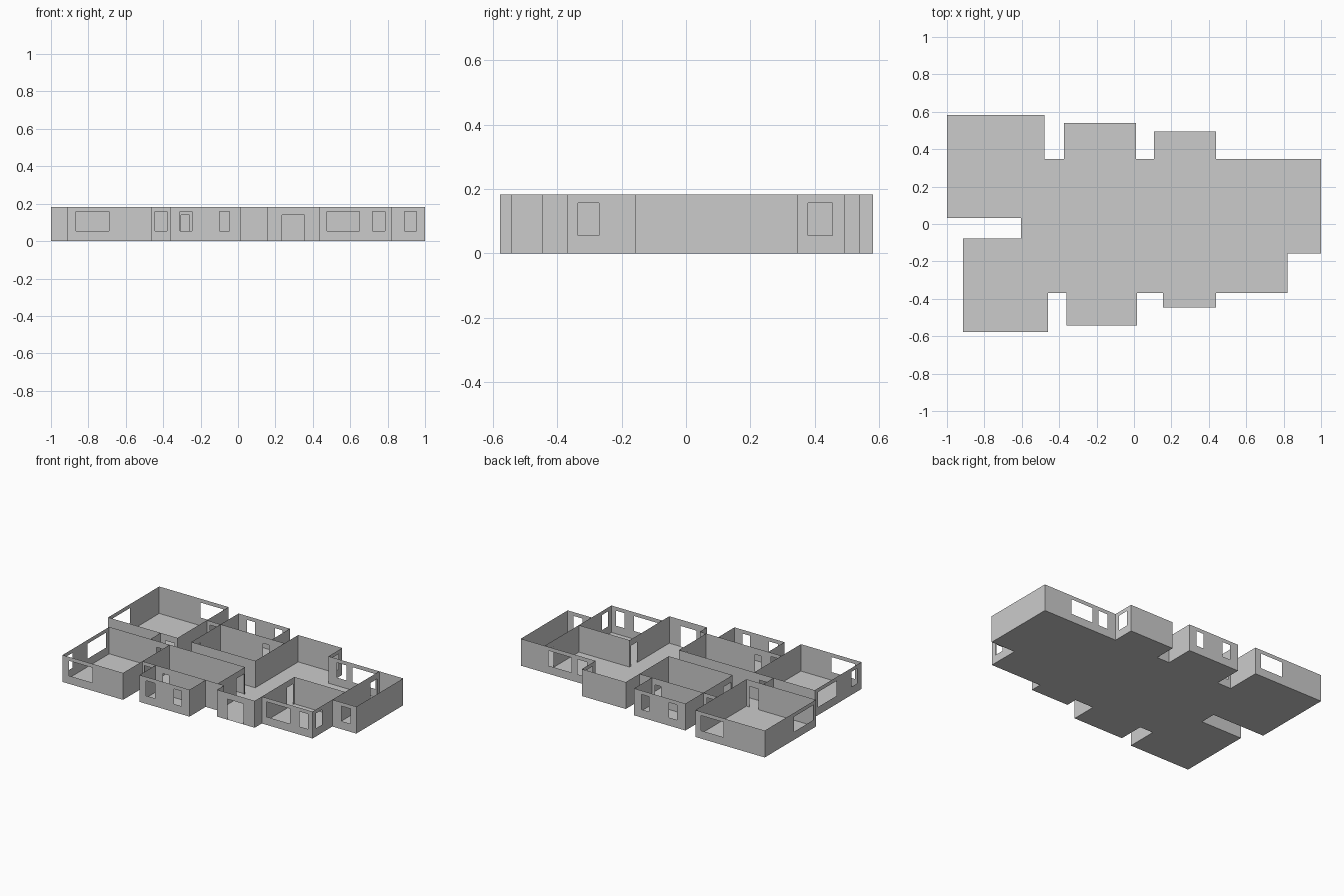
import bpy

if "Cube" in bpy.data.objects:
    bpy.data.objects.remove(bpy.data.objects["Cube"])

H = 0.183                # wall height
WIN = (0.055, 0.157)     # window sill and head
DOOR = (0.0, 0.14)       # door bottom and head


def make_object(name, quads):
    """Build a mesh from quads, sharing vertices at equal positions."""
    index, faces = {}, []
    for q in quads:
        faces.append([index.setdefault(tuple(round(c, 4) for c in p), len(index)) for p in q])
    mesh = bpy.data.meshes.new(name)
    mesh.from_pydata(list(index), [], faces)
    mesh.update()
    ob = bpy.data.objects.new(name, mesh)
    bpy.context.collection.objects.link(ob)
    return ob


def wall(name, axis, at, start, end, windows=(), doors=()):
    """Thin upright wall along an axis, with openings given as (from, to)."""
    holes = sorted([(a, b, WIN) for a, b in windows] + [(a, b, DOOR) for a, b in doors])
    panels, cur = [], start
    for a, b, (lo, hi) in holes:
        panels += [(cur, a, 0, H), (a, b, hi, H)]
        if lo > 0:
            panels.append((a, b, 0, lo))
        cur = b
    panels.append((cur, end, 0, H))
    place = (lambda u, z: (u, at, z)) if axis == 'x' else (lambda u, z: (at, u, z))
    make_object(name, [[place(a, lo), place(b, lo), place(b, hi), place(a, hi)]
                       for a, b, lo, hi in panels])


# Floor: one rectangle per room (x0, x1, y0, y1)
rooms = [
    (-1.0, -0.478, 0.033, 0.582), (-0.915, -0.46, -0.578, -0.077),
    (-0.605, 0.107, -0.077, 0.033), (-0.478, 0.107, 0.033, 0.347),
    (-0.374, 0.012, 0.347, 0.54), (-0.46, 0.107, -0.37, -0.077),
    (-0.36, 0.016, -0.544, -0.37), (0.107, 0.438, -0.37, 0.347),
    (0.107, 0.438, 0.347, 0.494), (0.155, 0.438, -0.446, -0.37),
    (0.438, 0.82, -0.37, 0.347), (0.82, 1.0, -0.157, 0.347),
]
make_object("floor", [[(a, c, 0), (b, c, 0), (b, d, 0), (a, d, 0)] for a, b, c, d in rooms])

# Back left bedroom
wall("back_bedroom_north", 'x', 0.582, -1.0, -0.478, [(-0.69, -0.52)])
wall("back_bedroom_west", 'y', -1.0, 0.033, 0.582, [(0.06, 0.27)])
wall("back_bedroom_east", 'y', -0.478, 0.033, 0.582)
wall("back_bedroom_south", 'x', 0.033, -1.0, -0.478, doors=[(-0.57, -0.5)])

# Front left bedroom
wall("front_bedroom_south", 'x', -0.578, -0.915, -0.46, [(-0.865, -0.69)])
wall("front_bedroom_west", 'y', -0.915, -0.578, -0.077, [(-0.53, -0.47), (-0.31, -0.11)])
wall("front_bedroom_east", 'y', -0.46, -0.578, -0.077)
wall("front_bedroom_north", 'x', -0.077, -0.915, -0.46, doors=[(-0.56, -0.5)])

# Corridor end
wall("corridor_end", 'y', -0.605, -0.077, 0.033)

# Back middle room and its bay
wall("back_room_north", 'x', 0.347, -0.478, 0.107, [(-0.455, -0.4)], [(-0.055, -0.008)])
wall("back_room_west", 'y', -0.374, 0.033, 0.347, doors=[(0.05, 0.13)])
wall("back_room_south", 'x', 0.033, -0.374, 0.107)
wall("back_room_east", 'y', 0.107, 0.033, 0.494)
wall("back_bay_north", 'x', 0.54, -0.374, 0.012, [(-0.31, -0.25), (-0.1, -0.045)])
wall("back_bay_west", 'y', -0.374, 0.347, 0.54)
wall("back_bay_east", 'y', 0.012, 0.347, 0.54)

# Front middle room and its bay
wall("front_room_south", 'x', -0.37, -0.46, 0.155, [(-0.445, -0.38)], [(-0.305, -0.26)])
wall("front_room_north", 'x', -0.077, -0.46, 0.107)
wall("front_room_east", 'y', 0.107, -0.37, -0.077, doors=[(-0.17, -0.09)])
wall("front_bay_south", 'x', -0.544, -0.36, 0.016, [(-0.31, -0.245), (-0.1, -0.045)])
wall("front_bay_west", 'y', -0.36, -0.544, -0.37)
wall("front_bay_east", 'y', 0.016, -0.544, -0.37)

# Entry porch
wall("entry_south", 'x', -0.446, 0.155, 0.438, doors=[(0.235, 0.355)])
wall("entry_west", 'y', 0.155, -0.446, -0.37)

# Back alcove and living room
wall("alcove_north", 'x', 0.494, 0.107, 0.438)
wall("alcove_east", 'y', 0.438, 0.347, 0.494, [(0.38, 0.455)])
wall("living_north", 'x', 0.347, 0.438, 1.0, [(0.5, 0.575), (0.62, 0.79)])

# Front right room
wall("study_west", 'y', 0.438, -0.446, -0.02, doors=[(-0.1, -0.035)])
wall("study_north", 'x', -0.02, 0.438, 0.82)
wall("study_south", 'x', -0.37, 0.438, 0.82, [(0.475, 0.65), (0.72, 0.785)])
wall("study_east", 'y', 0.82, -0.37, 0.347, [(-0.335, -0.27)], [(0.25, 0.32)])

# Far right room
wall("side_room_south", 'x', -0.157, 0.82, 1.0, [(0.89, 0.955)])
wall("side_room_east", 'y', 1.0, -0.157, 0.347)
